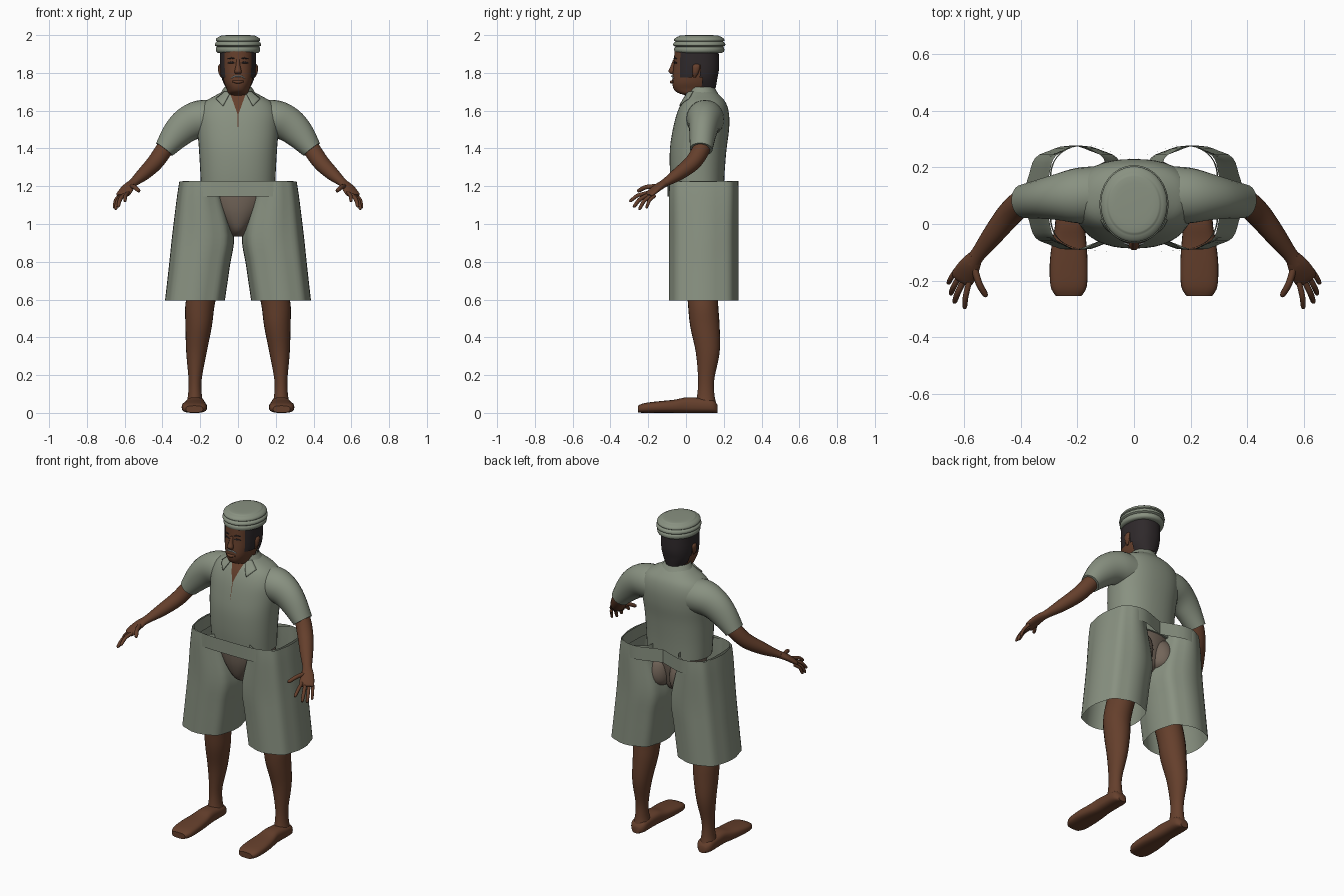
import bpy, bmesh, math
from mathutils import Vector

cube = bpy.data.objects.get("Cube")
if cube:
    bpy.data.objects.remove(cube)


def material(name, rgb):
    m = bpy.data.materials.new(name)
    m.use_nodes = True
    m.diffuse_color = (*rgb, 1)
    m.node_tree.nodes["Principled BSDF"].inputs["Base Color"].default_value = (*rgb, 1)
    return m


CLOTH = material("sage_cloth", (0.25, 0.285, 0.22))
SKIN = material("brown_skin", (0.13, 0.05, 0.025))
HAIR = material("dark_hair", (0.028, 0.022, 0.024))
UNDER = material("taupe_underwear", (0.17, 0.13, 0.10))
GREY = material("pale_grey", (0.38, 0.42, 0.42))
parts = []


def finish(name, bm, mat, mirror=False):
    bmesh.ops.recalc_face_normals(bm, faces=bm.faces)
    me = bpy.data.meshes.new(name)
    bm.to_mesh(me)
    bm.free()
    me.materials.append(mat)
    ob = bpy.data.objects.new(name, me)
    bpy.context.collection.objects.link(ob)
    if mirror:
        ob.modifiers.new("Mirror", "MIRROR").use_clip = False
    parts.append(ob)
    return ob


def dense(rows, steps=4):
    """Catmull-Rom refinement of (x, y, z, a, b) rows."""
    out = []
    for i in range(len(rows) - 1):
        p0, p1, p2, p3 = (rows[max(0, min(len(rows) - 1, i + k))] for k in (-1, 0, 1, 2))
        for s in range(steps):
            t = s / steps
            out.append([0.5 * (2 * b + (c - a) * t + (2 * a - 5 * b + 4 * c - d) * t * t
                               + (3 * b - a - 3 * c + d) * t ** 3)
                        for a, b, c, d in zip(p0, p1, p2, p3)])
    return out + [list(rows[-1])]


def loft(name, rows, mat, axis="Z", p=2, n=24, caps=True, mirror=False,
         steps=4, wave=0, keep=None, shift=None):
    """Skin rounded cross-sections; axis Z / Y keeps them flat, PATH follows the line."""
    rows = dense(rows, steps)
    pts = [Vector(r[:3]) for r in rows]
    bm = bmesh.new()
    rings = []
    for i, (c, row) in enumerate(zip(pts, rows)):
        u = Vector((1, 0, 0))
        v = Vector((0, 1, 0)) if axis == "Z" else Vector((0, 0, 1))
        if axis == "PATH":
            d = (pts[min(i + 1, len(pts) - 1)] - pts[max(i - 1, 0)]).normalized()
            u = d.cross(Vector((0, 0, 1))).normalized()
            v = u.cross(d)
        ring = []
        for k in range(n):
            a = math.tau * k / n
            ca, sa = math.cos(a), math.sin(a)
            w = 1 + wave * math.cos(8 * a)
            x = math.copysign(abs(ca) ** (2 / p), ca) * row[3] * w
            y = math.copysign(abs(sa) ** (2 / p), sa) * row[4] * w
            co = c + u * x + v * y
            ring.append(bm.verts.new(shift(co) if shift else co))
        rings.append(ring)
    for r, s in zip(rings, rings[1:]):
        for k in range(n):
            j = (k + 1) % n
            bm.faces.new((r[k], r[j], s[j], s[k]))
    if caps:
        bm.faces.new(rings[0])
        bm.faces.new(rings[-1])
    if keep:
        bad = [f for f in bm.faces if not keep(f.calc_center_median())]
        bmesh.ops.delete(bm, geom=bad, context="FACES")
    return finish(name, bm, mat, mirror)


def span(z, half, front, back):
    """Horizontal section from its half width and its front and back limits."""
    return (0, (front + back) / 2, z, half, (back - front) / 2)


# Shirt body and sleeves
TORSO = [span(1.17, .195, -.075, .20), span(1.28, .20, -.085, .205), span(1.40, .207, -.085, .215),
         span(1.50, .215, -.07, .228), span(1.58, .215, -.05, .228), span(1.64, .185, -.025, .212),
         span(1.68, .12, .0, .18), span(1.705, .075, .012, .15)]
loft("shirt_body", TORSO, CLOTH, p=2.3, n=40)
loft("sleeve", [(.12, .105, 1.555, .10, .10), (.20, .10, 1.555, .098, .10), (.27, .095, 1.525, .082, .092),
                (.33, .088, 1.47, .07, .078), (.39, .08, 1.395, .06, .055)],
     CLOTH, "PATH", mirror=True)


def chest_y(x, z, lift):
    """Front surface of the shirt, raised by lift."""
    rows = dense(TORSO)
    for r, s in zip(rows, rows[1:]):
        if r[2] <= z <= s[2]:
            t = (z - r[2]) / (s[2] - r[2])
            _, cy, _, a, b = (m + (k - m) * t for m, k in zip(r, s))
            return cy - b * max(0, 1 - abs(x / a) ** 2.3) ** (1 / 2.3) - lift
    return 0


def chest_plate(name, mat, corners, lift, rows=8, cols=6, mirror=False):
    """Thin patch over the chest; corners are top-left, top-right, bottom-right, bottom-left."""
    tl, tr, br, bl = (Vector(c) for c in corners)
    bm = bmesh.new()
    grid = []
    for i in range(rows + 1):
        l, r = tl.lerp(bl, i / rows), tr.lerp(br, i / rows)
        line = [l.lerp(r, j / cols) for j in range(cols + 1)]
        grid.append([bm.verts.new((q.x, chest_y(q.x, q.y, lift), q.y)) for q in line])
    for a, b in zip(grid, grid[1:]):
        for j in range(cols):
            bm.faces.new((a[j], a[j + 1], b[j + 1], b[j]))
    return finish(name, bm, mat, mirror)


chest_plate("open_neck_skin", SKIN, [(-.045, 1.70), (.045, 1.70), (.002, 1.58), (-.002, 1.58)], .004)
chest_plate("shirt_slit", SKIN, [(-.002, 1.58), (.002, 1.58), (.001, 1.48), (-.001, 1.48)], .002)
flap = chest_plate("collar_flap", CLOTH, [(.04, 1.70), (.072, 1.703), (.118, 1.665), (.08, 1.625)],
                   .01, mirror=True)
flap.modifiers.new("Thickness", "SOLIDIFY").thickness = .006
loft("collar_band", [span(1.66, .125, .0, .19), span(1.69, .095, .005, .17), span(1.725, .072, .012, .15)],
     CLOTH, caps=False, keep=lambda c: abs(c.x) > .045 or c.y > .07)

# Waistband, dipping inward at the back
loft("waistband", [(0, .095, 1.145, .30, .192), (0, .095, 1.228, .295, .192)], CLOTH, p=4, n=64,
     caps=False, steps=2,
     shift=lambda c: c - Vector((0, .06 * math.exp(-(c.x / .1) ** 2) if c.y > .1 else 0, 0)))

# Wide open shorts legs
loft("shorts_leg", [(.228, .093, .595, .155, .18), (.204, .093, .78, .158, .18), (.185, .093, .94, .16, .18),
                    (.197, .093, 1.14, .124, .18), (.196, .093, 1.225, .112, .178)],
     CLOTH, p=2.6, n=48, caps=False, mirror=True, wave=.022)

# Underwear with rounded seat
loft("underwear", [span(.935, .035, .03, .12), span(.97, .055, -.02, .16), span(1.05, .12, -.05, .18),
                   span(1.13, .17, -.06, .19), span(1.20, .185, -.06, .19)], UNDER)
loft("seat", [(.07, .13, .96, .02, .03), (.075, .135, .99, .062, .075), (.08, .135, 1.05, .078, .09),
              (.08, .13, 1.12, .07, .075), (.08, .12, 1.17, .03, .04)], UNDER, mirror=True)

# Legs and flat slippers
loft("leg", [(.10, .08, 1.05, .075, .09), (.125, .08, .85, .082, .09), (.165, .085, .72, .08, .085),
             (.20, .09, .58, .078, .08), (.208, .10, .46, .07, .078), (.22, .115, .32, .054, .063),
             (.227, .107, .18, .035, .043), (.228, .105, .10, .036, .045), (.228, .105, .05, .045, .055)],
     SKIN, mirror=True)
loft("slipper", [(.228, .168, .02, .025, .02), (.228, .14, .035, .048, .035), (.228, .06, .04, .05, .04),
                 (.227, 0, .041, .052, .041), (.229, -.06, .035, .06, .035), (.231, -.14, .031, .067, .031),
                 (.231, -.22, .026, .064, .026), (.231, -.255, .02, .045, .018)],
     SKIN, "Y", p=2.8, mirror=True)

# Forearms, palms and fingers
loft("arm", [(.35, .09, 1.45, .045, .045), (.39, .08, 1.395, .046, .046), (.44, .035, 1.325, .045, .043),
             (.50, -.04, 1.265, .037, .035), (.55, -.105, 1.222, .027, .022), (.575, -.14, 1.20, .03, .02)],
     SKIN, "PATH", mirror=True)
loft("palm", [(.56, -.115, 1.215, .026, .02), (.582, -.15, 1.193, .038, .019),
              (.606, -.19, 1.16, .042, .015), (.612, -.20, 1.15, .035, .01)], SKIN, "PATH", mirror=True)


def finger(name, base, tip, r):
    b, t = Vector(base), Vector(tip)
    mid = b.lerp(t, .5) + Vector((.004, -.004, .008))
    loft(name, [(*b, r, r), (*mid, r, r), (*b.lerp(t, .9), r * .85, r * .85), (*t, r * .35, r * .35)],
         SKIN, "PATH", n=10, mirror=True)


finger("index_finger", (.583, -.205, 1.165), (.60, -.30, 1.12), .010)
finger("middle_finger", (.602, -.20, 1.155), (.637, -.28, 1.09), .0105)
finger("ring_finger", (.617, -.185, 1.15), (.65, -.25, 1.077), .010)
finger("little_finger", (.63, -.165, 1.15), (.658, -.212, 1.085), .009)
finger("thumb", (.565, -.155, 1.20), (.523, -.258, 1.175), .012)

# Head, neck and face
HEAD = [span(1.60, .058, .02, .14), span(1.67, .056, .01, .14), span(1.695, .056, -.045, .14),
        span(1.715, .060, -.065, .142), span(1.75, .074, -.073, .148), span(1.80, .083, -.07, .16),
        span(1.85, .086, -.065, .167), span(1.93, .088, -.06, .165)]
loft("head", HEAD, SKIN, p=2.3, n=32)
loft("nose", [(0, -.058, 1.87, .009, .01), (0, -.068, 1.835, .012, .014), (0, -.076, 1.808, .019, .017),
              (0, -.07, 1.794, .014, .01)], SKIN, n=12)
loft("lips", [(-.03, -.066, 1.755, .004, .004), (0, -.076, 1.752, .01, .009), (.03, -.066, 1.755, .004, .004)],
     SKIN, "PATH", n=10)
loft("moustache", [(-.036, -.066, 1.772, .003, .002), (-.018, -.073, 1.782, .004, .004),
                   (0, -.076, 1.783, .004, .004), (.018, -.073, 1.782, .004, .004),
                   (.036, -.066, 1.772, .003, .002)], GREY, "PATH", n=8)
for label, z, r in (("eyebrow", 1.875, .004), ("eye", 1.852, .005)):
    loft(label, [(.018, -.062, z, .003, r / 2), (.034, -.060, z + .004, .004, r),
                 (.054, -.050, z, .003, r / 2)], HAIR, "PATH", n=8, mirror=True)
loft("ear", [(.086, .045, 1.775, .004, .006), (.092, .05, 1.80, .011, .016), (.094, .055, 1.835, .011, .02),
             (.088, .055, 1.85, .004, .01)], SKIN, n=12, mirror=True)

# Cropped hair with sideburns
loft("hair", [span(1.72, .066, -.06, .157), span(1.77, .088, -.062, .166), span(1.83, .095, -.062, .175),
              span(1.93, .095, -.06, .172)], HAIR, p=2.3, n=48, steps=8, caps=False,
     keep=lambda c: c.y > -.03 and (c.z > 1.775 or c.y > .09) and not (.03 < c.y < .075 and c.z < 1.84))

# Stacked round cap
CAP = [(1.905, .86), (1.912, .95), (1.925, .97), (1.934, .95), (1.938, .92), (1.944, 1), (1.956, 1),
       (1.962, .95), (1.966, .92), (1.97, .97), (1.98, .96), (1.99, .86), (1.994, .78), (1.998, .72), (2.0, .4)]
loft("cap", [(0, .07, z, .121 * s, .137 * s) for z, s in CAP], CLOTH, n=48, steps=2)

# Smooth shading with crisp edges kept
bpy.ops.object.select_all(action="DESELECT")
for ob in parts:
    ob.select_set(True)
bpy.context.view_layer.objects.active = parts[0]
bpy.ops.object.shade_smooth_by_angle(angle=math.radians(40))
